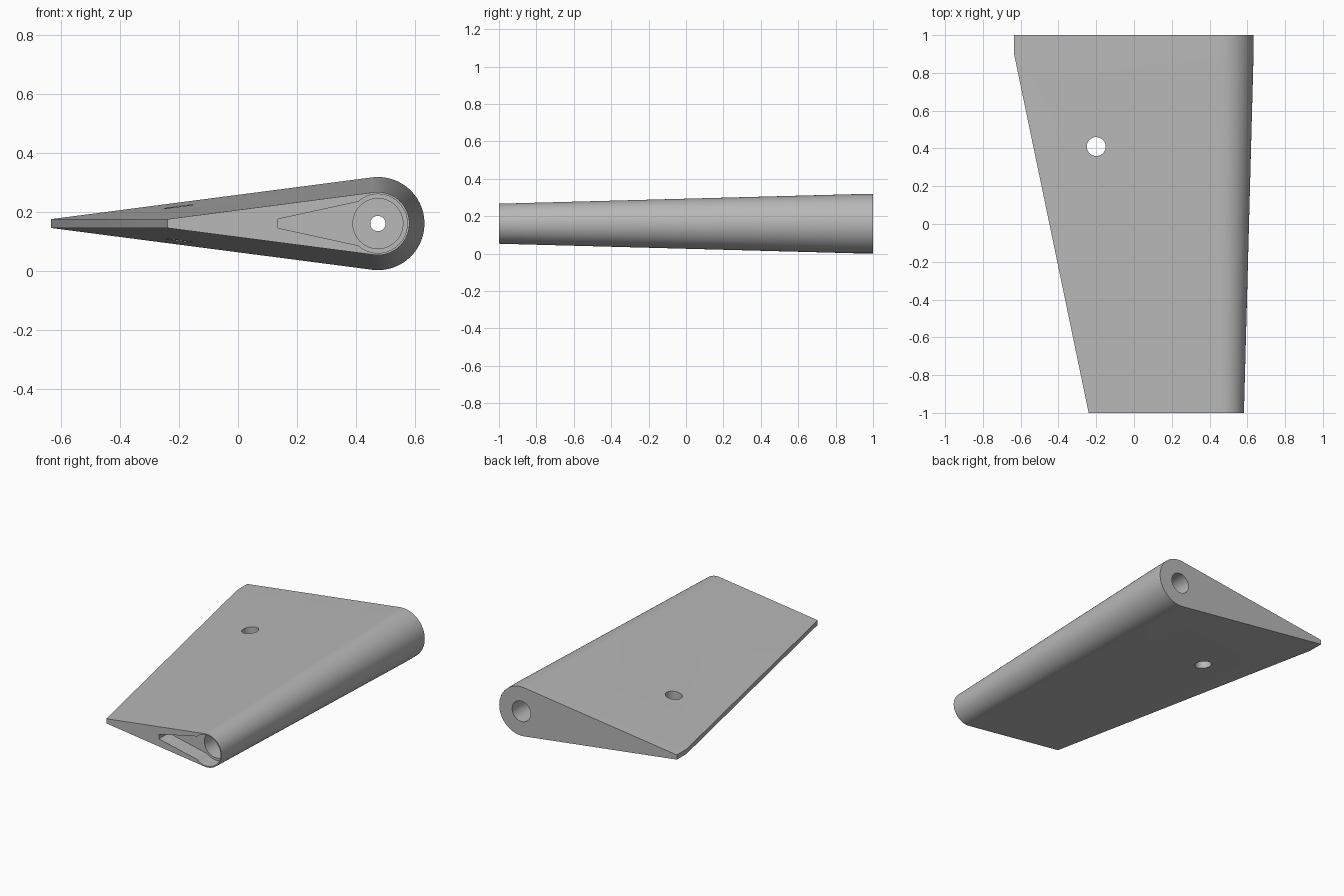
import bpy, bmesh, math

if "Cube" in bpy.data.objects:
    bpy.data.objects.remove(bpy.data.objects["Cube"], do_unlink=True)

AXIS_X, AXIS_Z = 0.475, 0.16

grey = bpy.data.materials.new("plain grey")
grey.use_nodes = True
COLOUR = (0.48, 0.48, 0.48, 1)
grey.diffuse_color = COLOUR
grey.node_tree.nodes["Principled BSDF"].inputs["Base Color"].default_value = COLOUR


def loft(name, sections):
    """Closed solid through matching (y, [(x, z), ...]) sections."""
    bm = bmesh.new()
    rings = [[bm.verts.new((x, y, z)) for x, z in pts] for y, pts in sections]
    count = len(rings[0])
    for a, b in zip(rings, rings[1:]):
        for i in range(count):
            j = (i + 1) % count
            bm.faces.new((a[i], a[j], b[j], b[i]))
    bm.faces.new(rings[0])
    bm.faces.new(rings[-1])
    bmesh.ops.recalc_face_normals(bm, faces=bm.faces)
    mesh = bpy.data.meshes.new(name)
    bm.to_mesh(mesh)
    bm.free()
    obj = bpy.data.objects.new(name, mesh)
    bpy.context.collection.objects.link(obj)
    mesh.materials.append(grey)
    return obj


def arc(radius, start, end, steps):
    angles = [math.radians(start + (end - start) * i / steps) for i in range(steps + 1)]
    return [(AXIS_X + radius * math.cos(a), AXIS_Z + radius * math.sin(a)) for a in angles]


def teardrop(radius, tail_x):
    """Round nose with straight flanks running to a thin blunt tail."""
    return arc(radius, -97, 97, 48) + [(tail_x, AXIS_Z + 0.015), (tail_x, AXIS_Z - 0.015)]


def bore(name, radius, y0, y1):
    ring = arc(radius, 0, 360, 48)[:-1]
    return loft(name, [(y0, ring), (y1, ring)])


# Tapered fin body with a short straight root
root = teardrop(0.158, -0.635)
fin = loft("fin_body", [(-1, teardrop(0.107, -0.24)), (0.9, root), (1, root)])

# Cutters: tip pocket, stepped shaft bore, and cross hole
wedge = [(0.136, 0.145), (0.42, 0.083), (0.42, 0.237), (0.136, 0.175)]
cutters = [
    bore("tip_counterbore", 0.1, -1.1, -0.9),
    loft("tip_wedge_pocket", [(-1.1, wedge), (-0.9, wedge)]),
    bore("tip_bore", 0.085, -1.1, -0.7),
    bore("shaft_hole", 0.026, -1.1, 1.1),
    bore("root_bore", 0.066, -0.5, 1.1),
]
bpy.ops.mesh.primitive_cylinder_add(vertices=48, radius=0.05, depth=1,
                                    location=(-0.2, 0.41, AXIS_Z))
cross = bpy.context.object
cross.name = "cross_hole"
cross.data.materials.append(grey)
cutters.append(cross)

for cutter in cutters:
    mod = fin.modifiers.new(cutter.name, 'BOOLEAN')
    mod.operation = 'DIFFERENCE'
    mod.solver = 'EXACT'
    mod.object = cutter

# Bake the cuts, then drop the cutters
bpy.ops.object.select_all(action='DESELECT')
fin.select_set(True)
bpy.context.view_layer.objects.active = fin
for mod in list(fin.modifiers):
    bpy.ops.object.modifier_apply(modifier=mod.name)
for cutter in cutters:
    bpy.data.objects.remove(cutter, do_unlink=True)
bpy.ops.object.shade_smooth_by_angle(angle=math.radians(30))
